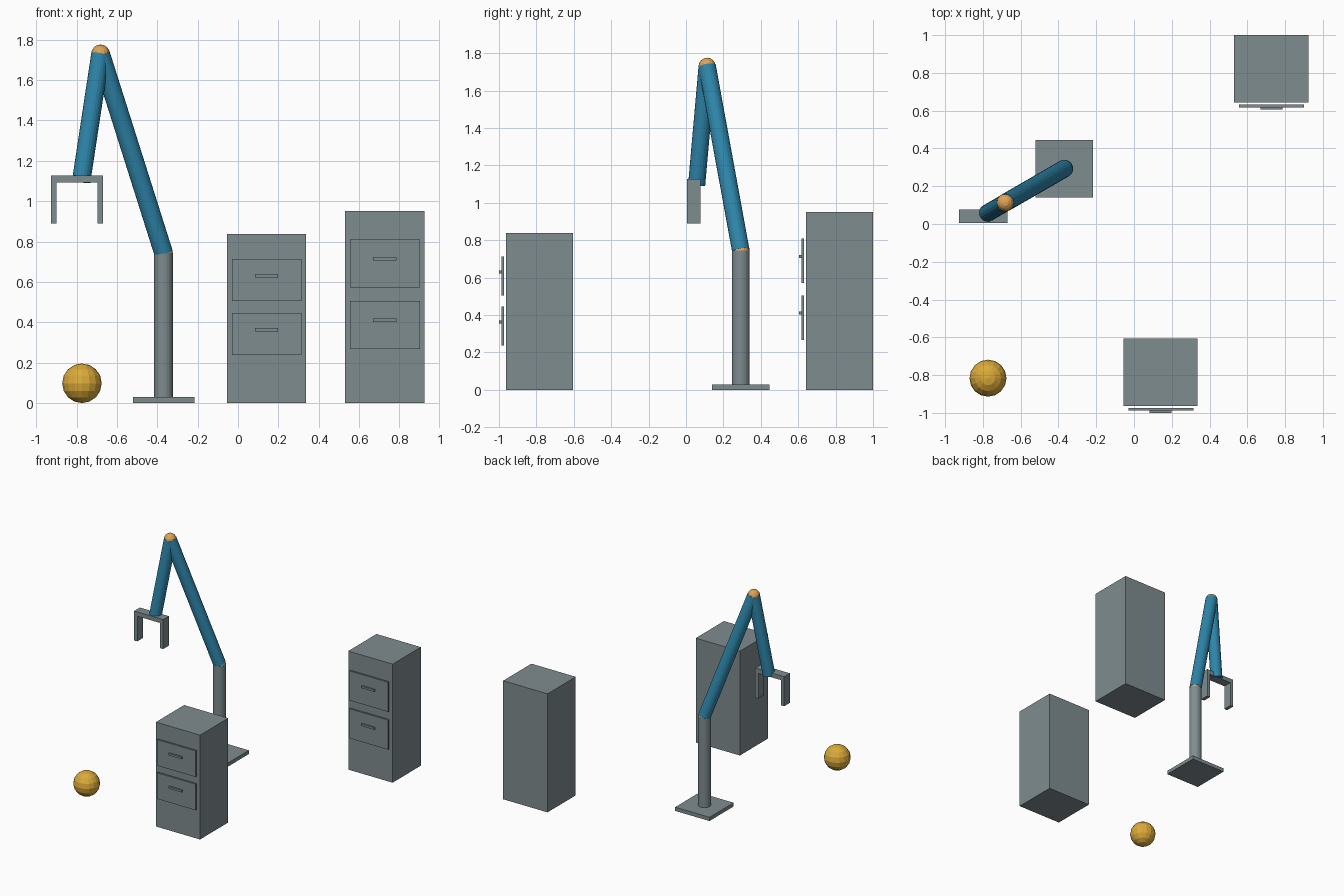
import bpy
from mathutils import Vector

if "Cube" in bpy.data.objects:
    bpy.data.objects.remove(bpy.data.objects["Cube"])


def material(name, r, g, b):
    m = bpy.data.materials.new(name)
    lin = [((c / 255 + 0.055) / 1.055) ** 2.4 for c in (r, g, b)]
    m.diffuse_color = (*lin, 1)
    m.use_nodes = True
    m.node_tree.nodes["Principled BSDF"].inputs["Base Color"].default_value = m.diffuse_color
    return m


GREY = material("steel grey", 127, 140, 144)
BLUE = material("arm blue", 46, 134, 171)
ORANGE = material("joint orange", 224, 164, 88)
GOLD = material("ball gold", 219, 170, 58)


def finish(name, mat):
    ob = bpy.context.object
    ob.name = name
    ob.data.materials.append(mat)
    return ob


def box(name, x, y, z, mat=GREY):
    """Box from (low, high) ranges on each axis."""
    bpy.ops.mesh.primitive_cube_add(size=1, location=[sum(r) / 2 for r in (x, y, z)])
    bpy.context.object.scale = [r[1] - r[0] for r in (x, y, z)]
    return finish(name, mat)


def rod(name, a, b, radius, mat):
    """Cylinder between two points."""
    a, b = Vector(a), Vector(b)
    d = b - a
    bpy.ops.mesh.primitive_cylinder_add(vertices=20, radius=radius, depth=d.length,
                                        location=(a + b) / 2,
                                        rotation=d.to_track_quat('Z', 'Y').to_euler())
    return finish(name, mat)


def ball(name, centre, radius, mat, segments=16, rings=8):
    bpy.ops.mesh.primitive_uv_sphere_add(segments=segments, ring_count=rings,
                                         radius=radius, location=centre)
    return finish(name, mat)


def cabinet(name, x0, x1, front, depth, height, drawers, handle_shift):
    """Cabinet body with drawer fronts floating just ahead and bar handles."""
    box(name + "_body", (x0, x1), (front, front + depth), (0, height))
    mid = (x0 + x1) / 2
    for i, (low, high) in enumerate(drawers):
        box(f"{name}_drawer_{i + 1}", (x0 + 0.025, x1 - 0.023),
            (front - 0.024, front - 0.010), (low, high))
        hz = (low + high) / 2 + handle_shift
        box(f"{name}_handle_{i + 1}", (mid - 0.058, mid + 0.058),
            (front - 0.037, front - 0.023), (hz - 0.008, hz + 0.008))


# Two drawer cabinets
cabinet("low_cabinet", -0.055, 0.337, -0.963, 0.358, 0.838,
        [(0.238, 0.447), (0.505, 0.714)], 0.021)
cabinet("tall_cabinet", 0.53, 0.924, 0.642, 0.358, 0.952,
        [(0.268, 0.505), (0.572, 0.809)], 0.024)

# Arm pedestal
elbow = (-0.369, 0.293, 0.744)
top = (-0.681, 0.113, 1.73)
wrist = (-0.777, 0.057, 1.097)
box("arm_base", (-0.521, -0.216), (0.14, 0.446), (0, 0.03))
rod("arm_column", (elbow[0], elbow[1], 0.03), elbow, 0.047, GREY)

# Arm links and joints
rod("lower_arm", elbow, top, 0.047, BLUE)
rod("upper_arm", top, wrist, 0.046, BLUE)
ball("shoulder_joint", elbow, 0.046, ORANGE)
ball("top_joint", top, 0.046, ORANGE)

# Gripper: crossbar and two fingers
box("gripper_bar", (-0.927, -0.669), (0.006, 0.078), (1.092, 1.127))
box("gripper_finger_left", (-0.927, -0.899), (0.006, 0.078), (0.89, 1.092))
box("gripper_finger_right", (-0.697, -0.669), (0.006, 0.078), (0.89, 1.092))

# Loose ball on the floor
ball("floor_ball", (-0.773, -0.816, 0.098), 0.098, GOLD)
